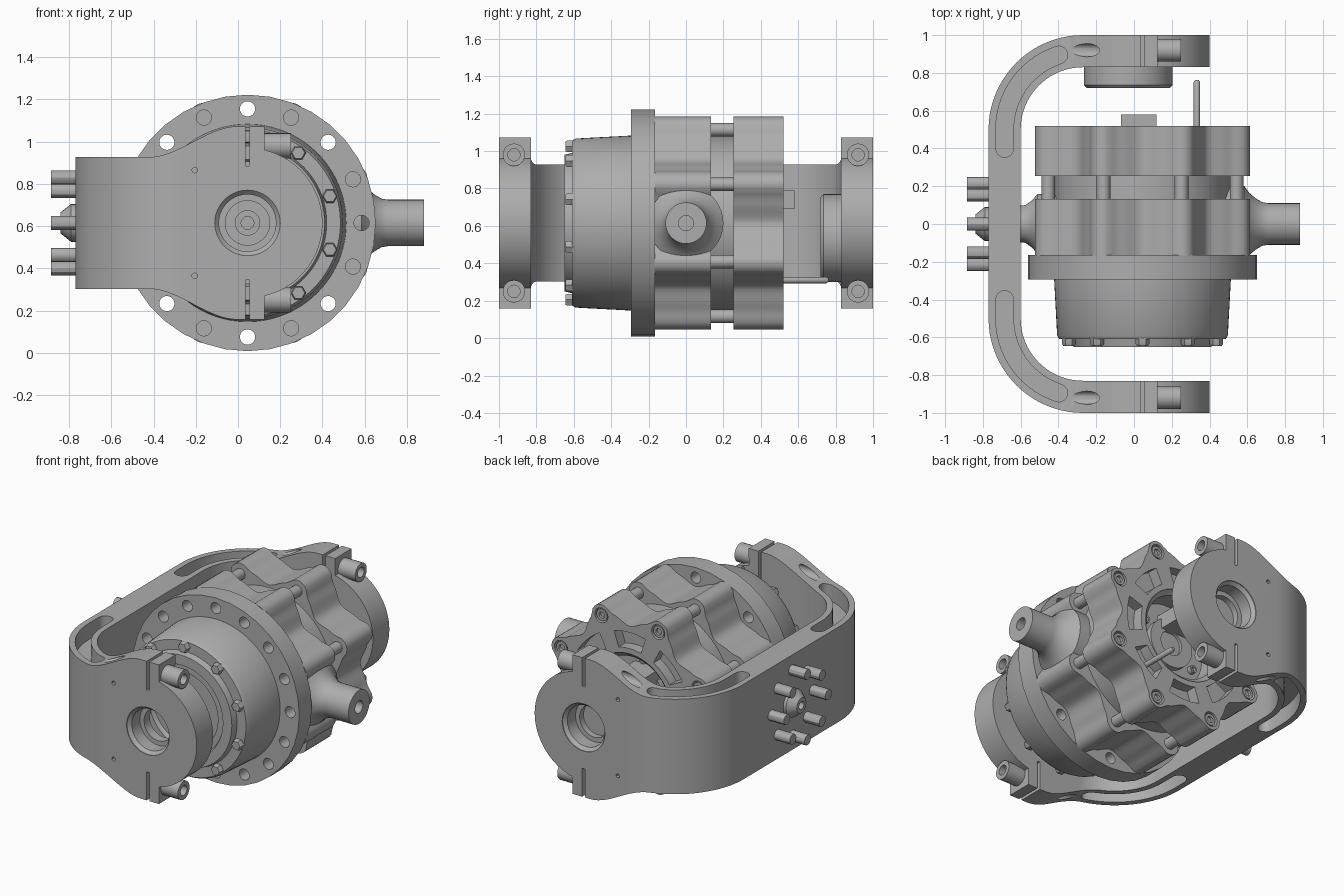
import bpy, bmesh
from math import sin, cos, pi, radians, sqrt

cube = bpy.data.objects.get("Cube")
if cube:
    bpy.data.objects.remove(cube, do_unlink=True)

CX, CZ = 0.045, 0.615      # main axis of the housing
parts = []

metal = bpy.data.materials.new("grey metal")
metal.use_nodes = True
metal.diffuse_color = (0.42, 0.42, 0.42, 1)
for node in metal.node_tree.nodes:
    if node.type == 'BSDF_PRINCIPLED':
        node.inputs["Base Color"].default_value = metal.diffuse_color


def place(axis, u, v, t):
    if axis == 'Y':
        return (CX + u, t, CZ + v)
    if axis == 'X':
        return (t, u, CZ + v)
    return (u, v, t)


def finish(name, bm):
    bmesh.ops.recalc_face_normals(bm, faces=bm.faces)
    mesh = bpy.data.meshes.new(name)
    bm.to_mesh(mesh)
    bm.free()
    mesh.materials.append(metal)
    ob = bpy.data.objects.new(name, mesh)
    bpy.context.scene.collection.objects.link(ob)
    parts.append(ob)
    return ob


def prism(name, axis, outlines, a, b):
    """Extrude closed outlines along an axis from a to b."""
    bm = bmesh.new()
    for pts in outlines:
        low = [bm.verts.new(place(axis, u, v, a)) for u, v in pts]
        top = [bm.verts.new(place(axis, u, v, b)) for u, v in pts]
        bm.faces.new(low)
        bm.faces.new(top)
        for i in range(len(pts)):
            bm.faces.new((low[i - 1], low[i], top[i], top[i - 1]))
    return finish(name, bm)


def lathe(name, axis, profile, n=64, spots=((0, 0),)):
    """Revolve (radius, distance) points about an axis at each spot."""
    bm = bmesh.new()
    for u, v in spots:
        rings = []
        for r, t in profile:
            if r == 0:
                rings.append([bm.verts.new(place(axis, u, v, t))] * n)
            else:
                rings.append([bm.verts.new(place(axis, u + r * cos(2 * pi * i / n),
                                                 v + r * sin(2 * pi * i / n), t))
                              for i in range(n)])
        for p, q in zip(rings, rings[1:]):
            for i in range(n):
                face = list(dict.fromkeys((p[i - 1], p[i], q[i], q[i - 1])))
                if len(face) > 2:
                    bm.faces.new(face)
    return finish(name, bm)


def rod(name, axis, r, a, b, n=24, spots=((0, 0),)):
    return lathe(name, axis, [(0, a), (r, a), (r, b), (0, b)], n, spots)


def socket_screw(name, axis, r, a, b, spots):
    """Round head ending at b with a hexagonal-size recess."""
    d = b + (a - b) * 0.4
    return lathe(name, axis, [(0, a), (r, a), (r, b), (r * .55, b), (r * .55, d), (0, d)],
                 24, spots)


def boolean(ob, cutter, op='DIFFERENCE'):
    mod = ob.modifiers.new("cut", 'BOOLEAN')
    mod.object, mod.operation, mod.solver = cutter, op, 'EXACT'
    cutter.hide_render = True
    dg = bpy.context.evaluated_depsgraph_get()
    mesh = bpy.data.meshes.new_from_object(ob.evaluated_get(dg))
    ob.modifiers.clear()
    ob.data = mesh
    parts.remove(cutter)
    bpy.data.objects.remove(cutter, do_unlink=True)


def arc(cx, cy, r, a0, a1, n):
    angles = [radians(a0 + (a1 - a0) * i / n) for i in range(n + 1)]
    return [(cx + r * cos(a), cy + r * sin(a)) for a in angles]


def circle_spots(r, count, start=0.0):
    return [(r * cos(radians(start + 360 * i / count)),
             r * sin(radians(start + 360 * i / count))) for i in range(count)]


# Yoke: C-shaped bracket trimmed by its side outline
BX, BY = -0.27, 0.5
c_shape = ([(.45, 1)] + arc(BX, BY, .5, 90, 180, 20) + arc(BX, -BY, .5, 180, 270, 20)
           + [(.45, -1), (.45, -.83)] + arc(BX, -BY, .33, 270, 180, 20)
           + arc(BX, BY, .33, 180, 90, 20) + [(.45, .83)])
yoke = prism("yoke", 'Z', [c_shape], .05, 1.2)
upper = [(-.95, .312)]
for i in range(17):
    s = i / 16
    upper.append((-.465 + .415 * s, .312 + .145 * s * s * (3 - 2 * s)))
upper.append((.08, .457))
side = upper + arc(0, 0, .355, 77, -77, 40) + [(x, -z) for x, z in reversed(upper)]
boolean(yoke, prism("side_outline", 'Y', [side], -1.2, 1.2), 'INTERSECT')

# Yoke pockets along the bends, top and bottom
mid_end = arc(BX, BY, .415, 108, 108, 1)[0]
slot = (arc(BX, BY, .462, 180, 108, 14) + arc(*mid_end, .047, 108, -72, 8)
        + arc(BX, BY, .368, 108, 180, 14) + arc(BX - .415, .4, .047, 0, -180, 8))
slots = [slot, [(x, -y) for x, y in slot]]
boolean(yoke, prism("upper_slots", 'Z', slots, .82, 1.3))
boolean(yoke, prism("lower_slots", 'Z', slots, -.1, .41))

# Yoke bores, clamp splits, pin holes and bolt holes
for s in (-1, 1):
    bore = [(0, 1.1), (.155, 1.1), (.155, .995), (.135, .975), (.135, .89),
            (.105, .89), (.105, .8), (0, .8)]
    boolean(yoke, lathe("bore", 'Y', [(r, t * s) for r, t in bore]))
    boolean(yoke, prism("split", 'Y', [[(-.01, .27 * s), (.01, .27 * s),
                                        (.01, .5 * s), (-.01, .5 * s)]], -1.1, 1.1))
    boolean(yoke, rod("pin_holes", 'Y', .013, .97 * s, 1.1 * s, 12,
                      [(-.25, .25), (-.25, -.25)]))
clamp_spots = [(y, z) for y in (-.92, .92) for z in (-.365, .365)]
boolean(yoke, rod("bolt_holes", 'X', .035, -.55, -.12, 20, clamp_spots))
socket_screw("clamp_bolts", 'X', .06, .11, .25, clamp_spots)

# Boss inside the rear arm
lathe("rear_boss", 'Y', [(0, .72), (.22, .72), (.235, .735), (.235, .85), (0, .85)],
      48, [(-.075, -.08)])

# Screws and nipple on the back of the yoke
rod("yoke_screws", 'X', .034, -.885, -.74, 12, circle_spots(.215, 8))
lathe("yoke_nipple", 'X', [(0, -.80), (.025, -.80), (.025, -.84), (.05, -.84),
                           (.09, -.79), (.09, -.74), (0, -.74)], 24)

# Front drum with stepped cover
lathe("front_drum", 'Y', [(0, -.60), (.03, -.60), (.03, -.625), (.06, -.625), (.06, -.60),
                          (.24, -.60), (.25, -.63), (.29, -.63), (.30, -.65), (.365, -.65),
                          (.375, -.61), (.44, -.61), (.452, -.59), (.468, -.29),
                          (.468, -.2), (0, -.2)], 80)
lathe("drum_bolts", 'Y', [(0, -.645), (.03, -.645), (.036, -.635), (.036, -.59), (0, -.59)],
      6, circle_spots(.41, 10, 18))

# Drilled flange
flange = rod("flange", 'Y', .607, -.295, -.165, 36)
boolean(flange, rod("flange_holes", 'Y', .036, -.4, 0, 20, circle_spots(.54, 16)))


# Lobed housing sections
def lobed():
    pts = []
    for i in range(160):
        a = 360 * i / 160
        d = radians(abs(a % 45 - 22.5))
        s = max(0, min(1, (radians(22.5) - d) / radians(17)))
        r = .482 + .07 * s * s * (3 - 2 * s)
        k = .07 ** 2 - (.54 * sin(d)) ** 2
        if k > 0:
            r = max(r, .54 * cos(d) + sqrt(k))
        pts.append((r * cos(radians(a)), r * sin(radians(a))))
    return pts


lobe_spots = circle_spots(.54, 8, 22.5)
prism("main_housing", 'Y', [lobed()], -.17, .133)
rod("housing_neck", 'Y', .465, .1, .3, 64)
rod("housing_studs", 'Y', .036, .1, .3, 20, lobe_spots)

# Rear cover with centre recess, pockets and sunk screws
cover = prism("rear_cover", 'Y', [lobed()], .255, .52)
boolean(cover, lathe("centre_recess", 'Y', [(0, .6), (.30, .6), (.30, .515), (.27, .49),
                                            (.27, .36), (0, .36)]))
pockets = [arc(0, 0, .44, a - 15, a + 15, 10) + arc(0, 0, .335, a + 14, a - 14, 10)
           for a in range(0, 360, 45)]
boolean(cover, prism("pockets", 'Y', pockets, .45, .6))
boolean(cover, rod("counterbores", 'Y', .048, .48, .6, 24, lobe_spots))
socket_screw("cover_screws", 'Y', .038, .47, .515, lobe_spots)

# Parts in the rear recess
lathe("rear_hub", 'Y', [(0, .38), (.08, .38), (.08, .40), (.16, .40), (.16, .35), (0, .35)], 48)
socket_screw("hub_screws", 'Y', .025, .35, .39, circle_spots(.21, 6, 30))
prism("rear_stub", 'Y', [[(-.115, .075), (.075, .075), (.075, .175), (-.115, .175)]], .35, .58)
lathe("locating_pin", 'Y', [(0, .45), (.017, .45), (.017, .75), (.01, .762), (0, .762)],
      16, [(.288, -.305)])

# Side trunnions
lathe("left_trunnion", 'X', [(0, .45), (.2, .45), (.2, .585), (.165, .61), (.135, .645),
                             (.115, .68), (.11, .71), (.11, .88), (.04, .88),
                             (.04, .78), (0, .78)], 40)
lathe("right_trunnion", 'X', [(0, -.4), (.16, -.4), (.16, -.51), (.125, -.54),
                              (.1, -.575), (.09, -.65), (0, -.65)], 40)

# Smooth round surfaces, keep edges crisp
bpy.ops.object.select_all(action='DESELECT')
for ob in parts:
    ob.select_set(True)
bpy.context.view_layer.objects.active = parts[0]
bpy.ops.object.shade_smooth_by_angle(angle=radians(30))
